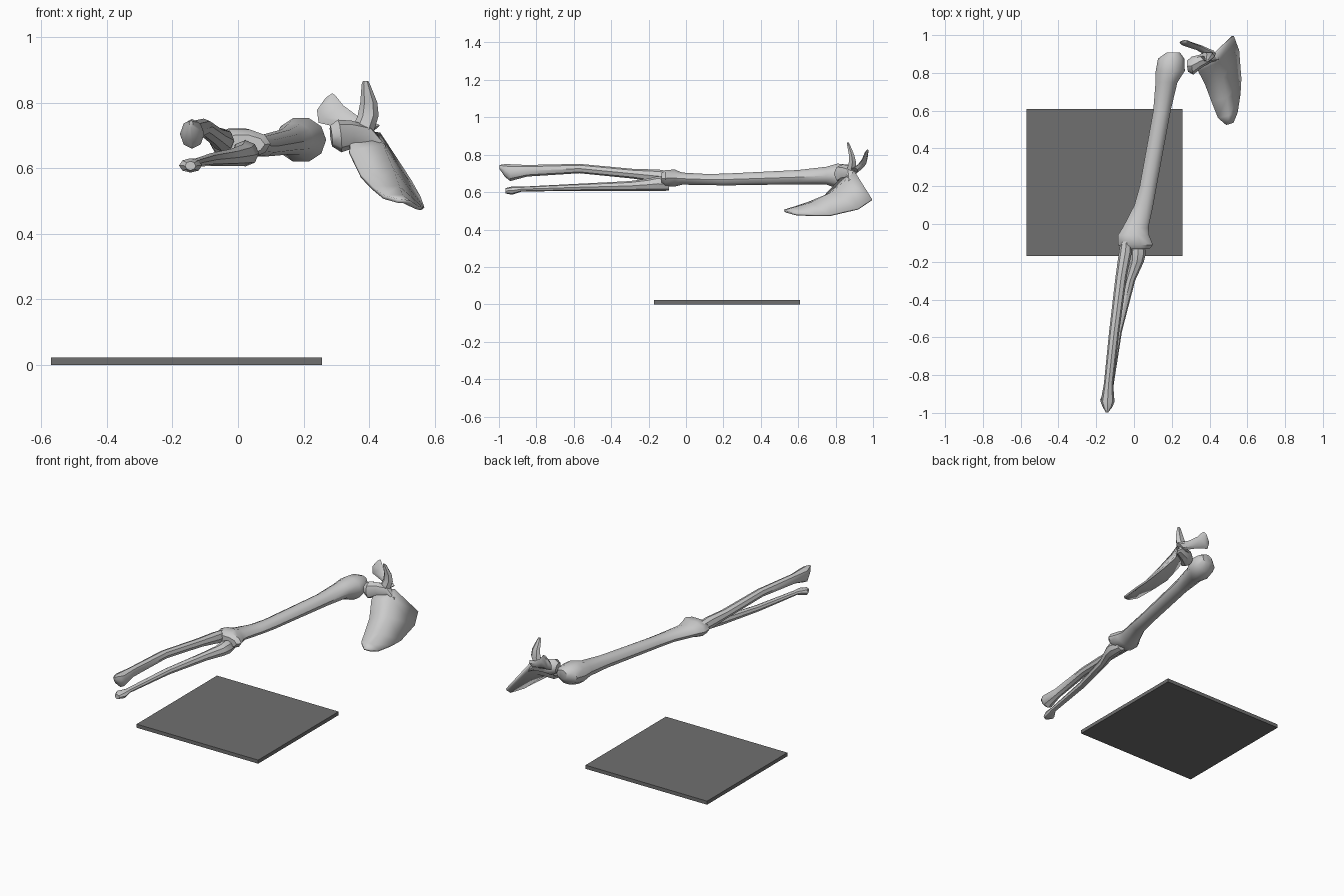
import bpy, math
from mathutils import Vector


def make(name, verts, faces, angle=40):
    me = bpy.data.meshes.new(name)
    me.from_pydata(verts, [], faces)
    ob = bpy.data.objects.new(name, me)
    bpy.context.collection.objects.link(ob)
    bpy.ops.object.select_all(action='DESELECT')
    ob.select_set(True)
    bpy.context.view_layer.objects.active = ob
    bpy.ops.object.mode_set(mode='EDIT')
    bpy.ops.mesh.select_all(action='SELECT')
    bpy.ops.mesh.normals_make_consistent(inside=False)
    bpy.ops.object.mode_set(mode='OBJECT')
    bpy.ops.object.shade_smooth_by_angle(angle=math.radians(angle))
    return ob


def loft(name, rings, axis=(0, -1, 0), up=(0, 0, 1), n=8):
    """Skin elliptical sections (x, y, z, half width, half height)."""
    a = Vector(axis).normalized()
    u = a.cross(Vector(up)).normalized()
    w = u.cross(a)
    verts, faces = [], []
    for x, y, z, ru, rw in rings:
        for k in range(n):
            t = 2 * math.pi * k / n
            verts.append(Vector((x, y, z)) + u * ru * math.cos(t) + w * rw * math.sin(t))
    for i in range(len(rings) - 1):
        for k in range(n):
            k2 = (k + 1) % n
            faces.append((i*n + k, i*n + k2, (i+1)*n + k2, (i+1)*n + k))
    last = (len(rings) - 1) * n
    faces += [tuple(range(n)), tuple(range(last, last + n))]
    return make(name, verts, faces)


# Base plate
bpy.ops.mesh.primitive_cube_add(size=1, location=(-0.157, 0.22, 0.011))
base = bpy.context.object
base.name = "base_plate"
base.scale = (0.826, 0.78, 0.022)
mat = bpy.data.materials.new("dark_grey")
mat.diffuse_color = (0.16, 0.16, 0.16, 1)
base.data.materials.append(mat)

# Upper arm bone, shoulder to elbow
loft("upper_arm_bone", [
    (.208, .908, .705, .035, .028), (.197, .875, .692, .070, .056),
    (.192, .81, .686, .077, .070), (.172, .75, .688, .058, .050),
    (.148, .60, .680, .046, .040), (.075, .20, .667, .045, .033),
    (.052, .10, .668, .050, .031), (.008, -.02, .672, .068, .034),
    (-.003, -.06, .675, .083, .048), (.008, -.11, .674, .092, .046),
    (.012, -.132, .672, .070, .030)], n=10)

# Forearm bones: upper one bows upward, lower one runs straight
loft("forearm_bone_upper", [
    (-.040, -.09, .682, .030, .030), (-.046, -.15, .685, .034, .036),
    (-.068, -.28, .698, .030, .026), (-.105, -.57, .726, .027, .025),
    (-.135, -.85, .714, .025, .031), (-.140, -.94, .704, .037, .045),
    (-.140, -.968, .716, .026, .034), (-.143, -.998, .735, .006, .010)])
loft("forearm_bone_lower", [
    (.020, -.092, .640, .028, .032), (.022, -.15, .645, .042, .040),
    (.016, -.20, .640, .036, .033), (-.020, -.30, .633, .026, .026),
    (-.085, -.57, .626, .021, .019), (-.130, -.88, .616, .018, .013),
    (-.145, -.93, .608, .035, .022), (-.145, -.965, .607, .016, .014)])

# Shoulder blade: curved thin plate, rows from outer edge to inner edge
rows = [
    ((.487, .526, .500), (.505, .530, .499), (.524, .537, .495)),
    ((.444, .563, .512), (.500, .575, .512), (.545, .590, .480)),
    ((.410, .650, .540), (.490, .670, .540), (.560, .690, .476)),
    ((.376, .740, .575), (.470, .780, .595), (.564, .770, .476)),
    ((.340, .810, .650), (.440, .860, .665), (.552, .920, .510)),
    ((.345, .865, .710), (.430, .905, .705), (.524, .995, .560))]
verts = [p for r in rows for p in r]
faces = [(i*3 + j, i*3 + j + 1, i*3 + j + 4, i*3 + j + 3)
         for i in range(5) for j in range(2)]
blade = make("shoulder_blade", verts, faces, 60)
mod = blade.modifiers.new("thickness", 'SOLIDIFY')
mod.thickness = 0.012
mod.offset = 0

# Socket lump and its neck
loft("shoulder_socket", [
    (.284, .835, .698, .030, .032), (.310, .838, .698, .048, .050),
    (.350, .860, .703, .036, .042), (.405, .885, .700, .028, .030),
    (.450, .880, .660, .012, .012)], axis=(1, .1, .1))

# Two upright processes of the shoulder blade
loft("front_process", [
    (.375, .880, .700, .036, .030), (.397, .890, .760, .032, .022),
    (.399, .885, .800, .026, .016), (.390, .868, .855, .013, .009),
    (.389, .865, .866, .008, .005)], axis=(0, 0, 1), up=(0, 1, 0), n=6)
loft("rear_process", [
    (.410, .900, .715, .028, .020), (.345, .933, .738, .030, .014),
    (.283, .953, .765, .046, .012), (.270, .963, .798, .036, .010),
    (.277, .970, .820, .014, .006)], axis=(-.5, .15, .7), up=(0, 1, 0), n=6)
